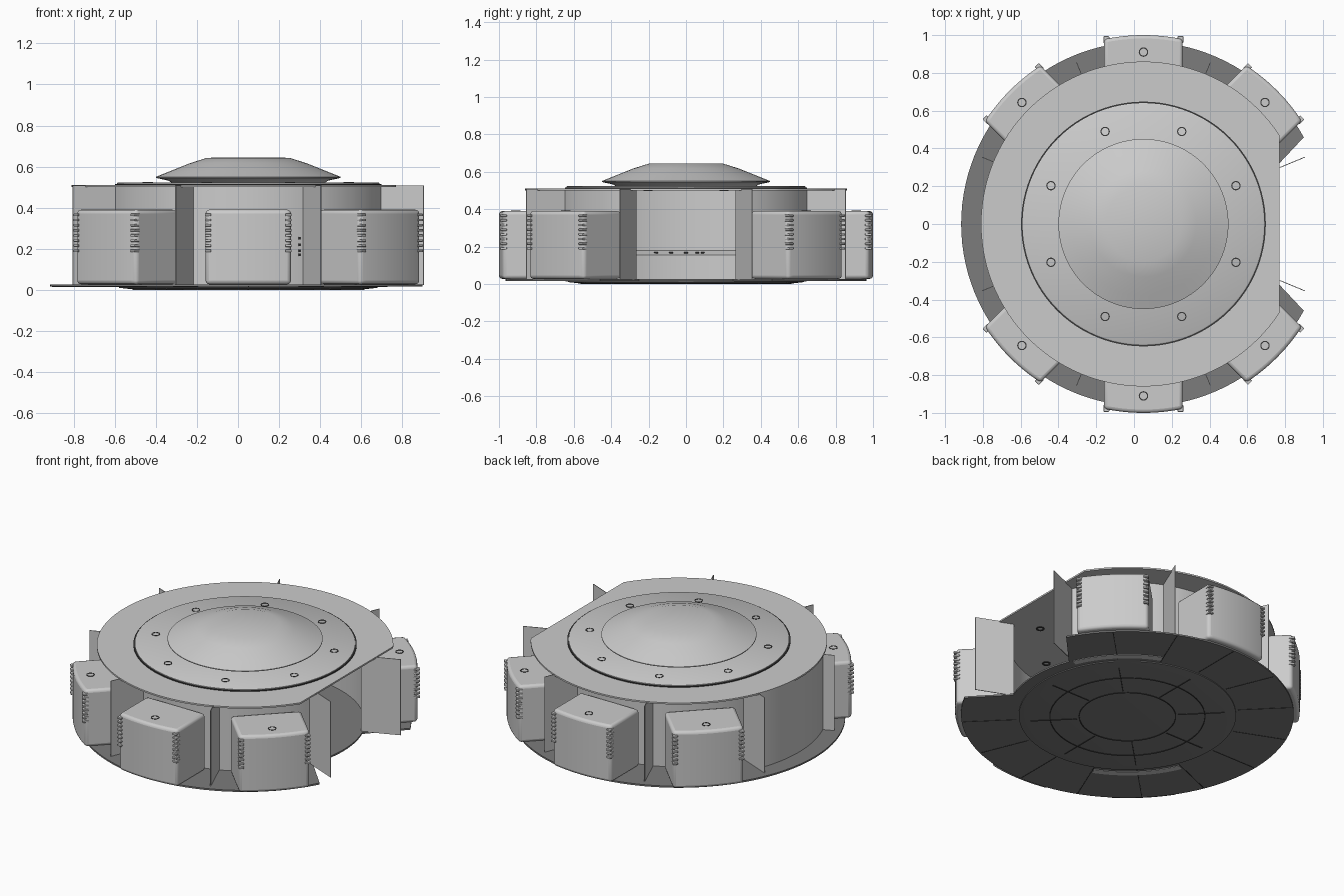
import bpy, bmesh
from math import sin, cos, pi, radians, atan2, sqrt
from mathutils import Matrix, Vector

if "Cube" in bpy.data.objects:
    bpy.data.objects.remove(bpy.data.objects["Cube"])

CX = 0.05           # hub axis
OCTANTS = [45, 90, 135, 225, 270, 315]
SEAMS = [22.5 + 45 * k for k in range(8)]


def material(name, v):
    m = bpy.data.materials.new(name)
    m.use_nodes = True
    m.diffuse_color = (v, v, v, 1)
    m.node_tree.nodes["Principled BSDF"].inputs["Base Color"].default_value = (v, v, v, 1)
    return m


HULL = material("light_grey_hull", 0.6)
BASE = material("dark_grey_base", 0.2)
SEAM = material("black_seam", 0.04)


def finish(name, bm, mat, spin=0, bevel=0):
    """Turn a bmesh into an object standing on the hub axis."""
    bmesh.ops.recalc_face_normals(bm, faces=bm.faces)
    mesh = bpy.data.meshes.new(name)
    bm.to_mesh(mesh)
    bm.free()
    mesh.materials.append(mat)
    ob = bpy.data.objects.new(name, mesh)
    bpy.context.collection.objects.link(ob)
    ob.location.x = CX
    ob.rotation_euler.z = radians(spin)
    if bevel:
        mod = ob.modifiers.new("bevel", "BEVEL")
        mod.width, mod.segments, mod.limit_method = bevel, 3, "ANGLE"
    bpy.ops.object.select_all(action="DESELECT")
    ob.select_set(True)
    bpy.context.view_layer.objects.active = ob
    bpy.ops.object.shade_smooth_by_angle(angle=radians(35))
    return ob


def arc(r, a0, a1, n):
    return [(r * cos(radians(a0 + (a1 - a0) * i / n)),
             r * sin(radians(a0 + (a1 - a0) * i / n))) for i in range(n + 1)]


def add_prism(bm, outline, z0, z1):
    """Extrude a flat outline between two heights."""
    low = [bm.verts.new((x, y, z0)) for x, y in outline]
    top = [bm.verts.new((x, y, z1)) for x, y in outline]
    bm.faces.new(low)
    bm.faces.new(top)
    n = len(low)
    for i in range(n):
        j = (i + 1) % n
        bm.faces.new((low[i], low[j], top[j], top[i]))


def add_band(bm, r0, r1, z0, z1, a0, a1, n, cx=0, cy=0):
    """Curved bar with a rectangular section; a full turn makes a ring."""
    full = a1 - a0 >= 360
    rows = []
    for i in range(n if full else n + 1):
        a = radians(a0 + (a1 - a0) * i / n)
        rows.append([bm.verts.new((cx + r * cos(a), cy + r * sin(a), z))
                     for r, z in ((r0, z0), (r1, z0), (r1, z1), (r0, z1))])
    for i in range(n):
        a, b = rows[i], rows[(i + 1) % len(rows)]
        for k in range(4):
            m = (k + 1) % 4
            bm.faces.new((a[k], a[m], b[m], b[k]))
    if not full:
        bm.faces.new(rows[0])
        bm.faces.new(rows[-1])


def add_box(bm, size, at, turn=0):
    mat = (Matrix.Rotation(radians(turn), 4, "Z") @ Matrix.Translation(Vector(at))
           @ Matrix.Diagonal((*size, 1)))
    bmesh.ops.create_cube(bm, size=1, matrix=mat)


def lathe(name, profile, mat, n=96):
    bm = bmesh.new()
    vs = [bm.verts.new((r, 0, z)) for r, z in profile]
    es = [bm.edges.new(p) for p in zip(vs, vs[1:])]
    bmesh.ops.spin(bm, geom=vs + es, cent=(0, 0, 0), axis=(0, 0, 1),
                   angle=2 * pi, steps=n, use_duplicate=False)
    bmesh.ops.remove_doubles(bm, verts=bm.verts, dist=1e-4)
    return finish(name, bm, mat)


# Base: notched skirt sheet and the shallow keel disc under it
bm = bmesh.new()
add_prism(bm, arc(0.965, 28.4, 331.6, 96) + arc(0.7, -21, 21, 16), 0.016, 0.026)
finish("base_skirt", bm, BASE)
lathe("keel_disc", [(0, 0.003), (0.57, 0.003), (0.63, 0.01), (0.63, 0.018), (0, 0.018)], BASE)

# Seams on the underside
bm = bmesh.new()
for r in (0.28, 0.45):
    add_band(bm, r - 0.003, r + 0.003, 0, 0.003, 0, 360, 64)
for k in range(8):
    add_box(bm, (0.27, 0.006, 0.003), (0.43, 0, 0.0015), 45 * k)
for k in range(2, 15):
    add_box(bm, (0.31, 0.005, 0.002), (0.80, 0, 0.0155), 22.5 * k)
finish("underside_seams", bm, SEAM)
bm = bmesh.new()
for a in (45, 225):
    add_band(bm, 0.66, 0.70, 0.013, 0.016, a - 22, a + 22, 16)
finish("underside_slots", bm, HULL)

# Roof plate with one straight edge, and the lid ring on it
cut = degrees_cut = atan2(sqrt(0.86 ** 2 - 0.72 ** 2), 0.72) * 180 / pi
bm = bmesh.new()
add_prism(bm, arc(0.86, cut, 360 - cut, 96), 0.5, 0.51)
finish("roof_plate", bm, HULL)
lathe("roof_lid", [(0, 0.51), (0.64, 0.51), (0.64, 0.52), (0.635, 0.523), (0, 0.523)], HULL)
bm = bmesh.new()
add_band(bm, 0.639, 0.648, 0.508, 0.515, 0, 360, 96)
finish("lid_groove", bm, SEAM)

# Low dome with an undercut rim
lathe("dome", [(0.37, 0.52), (0.39, 0.532), (0.45, 0.545), (0.45, 0.55), (0.38, 0.578),
               (0.28, 0.618), (0.2, 0.643), (0, 0.645)], HULL)

# Bolt rings on the lid, under the roof and on the pods
bm = bmesh.new()
for a in SEAMS:
    x, y = 0.53 * cos(radians(a)), 0.53 * sin(radians(a))
    add_band(bm, 0.019, 0.025, 0.522, 0.525, 0, 360, 16, x, y)
    add_band(bm, 0.014, 0.025, 0.497, 0.5, 0, 360, 16, x, y)
for a in OCTANTS:
    x, y = 0.91 * cos(radians(a)), 0.91 * sin(radians(a))
    add_band(bm, 0.019, 0.025, 0.389, 0.392, 0, 360, 16, x, y)
finish("bolt_rings", bm, SEAM)

# Drum wall, open at +x, stepping outward at -x
bm = bmesh.new()
for a in (22.5, 202.5):
    add_band(bm, 0.69, 0.7, 0.02, 0.505, a, a + 135, 48)
add_band(bm, 0.845, 0.855, 0.02, 0.505, 157.5, 202.5, 20)
finish("drum_wall", bm, HULL)

# Radial fins between the bays
bm = bmesh.new()
for a in SEAMS:
    add_box(bm, (0.23, 0.004, 0.485), (0.81, 0, 0.2655), a)
finish("radial_fins", bm, HULL)

# Console ledge inside the far wall, with a sloped top and vents
bm = bmesh.new()
prof = [(0.85, 0.02), (0.79, 0.02), (0.79, 0.155), (0.845, 0.18)]
rows = [[bm.verts.new((r * cos(radians(a)), r * sin(radians(a)), z)) for r, z in prof]
        for a in [160 + 2.5 * i for i in range(17)]]
for p, q in zip(rows, rows[1:]):
    for k in range(3):
        bm.faces.new((p[k], p[k + 1], q[k + 1], q[k]))
finish("inner_console", bm, HULL)
bm = bmesh.new()
for y in (-0.16, -0.08, 0, 0.06, 0.09):
    x = -sqrt(0.815 ** 2 - y * y)
    add_box(bm, (0.012, 0.02, 0.008), (x, y, 0.168))
# Port dots on the drum
for a in (69, 291):
    for z in (0.17, 0.19, 0.22, 0.25):
        add_box(bm, (0.006, 0.012, 0.012), (0.701, 0, z), a)
finish("vents_and_ports", bm, SEAM)

# Six outer pods with ribbed corners
for a in OCTANTS:
    bm = bmesh.new()
    add_prism(bm, [(0.695, -0.208)] + arc(1.0, -12, 12, 12) + [(0.695, 0.208)], 0.027, 0.39)
    finish(f"pod_{a}", bm, HULL, spin=a, bevel=0.018)
    bm = bmesh.new()
    for side in (-1, 1):
        for k in range(8):
            add_box(bm, (0.036, 0.03, 0.012), (0.976, side * 0.196, 0.19 + 0.025 * k))
    finish(f"pod_ribs_{a}", bm, HULL, spin=a, bevel=0.003)
